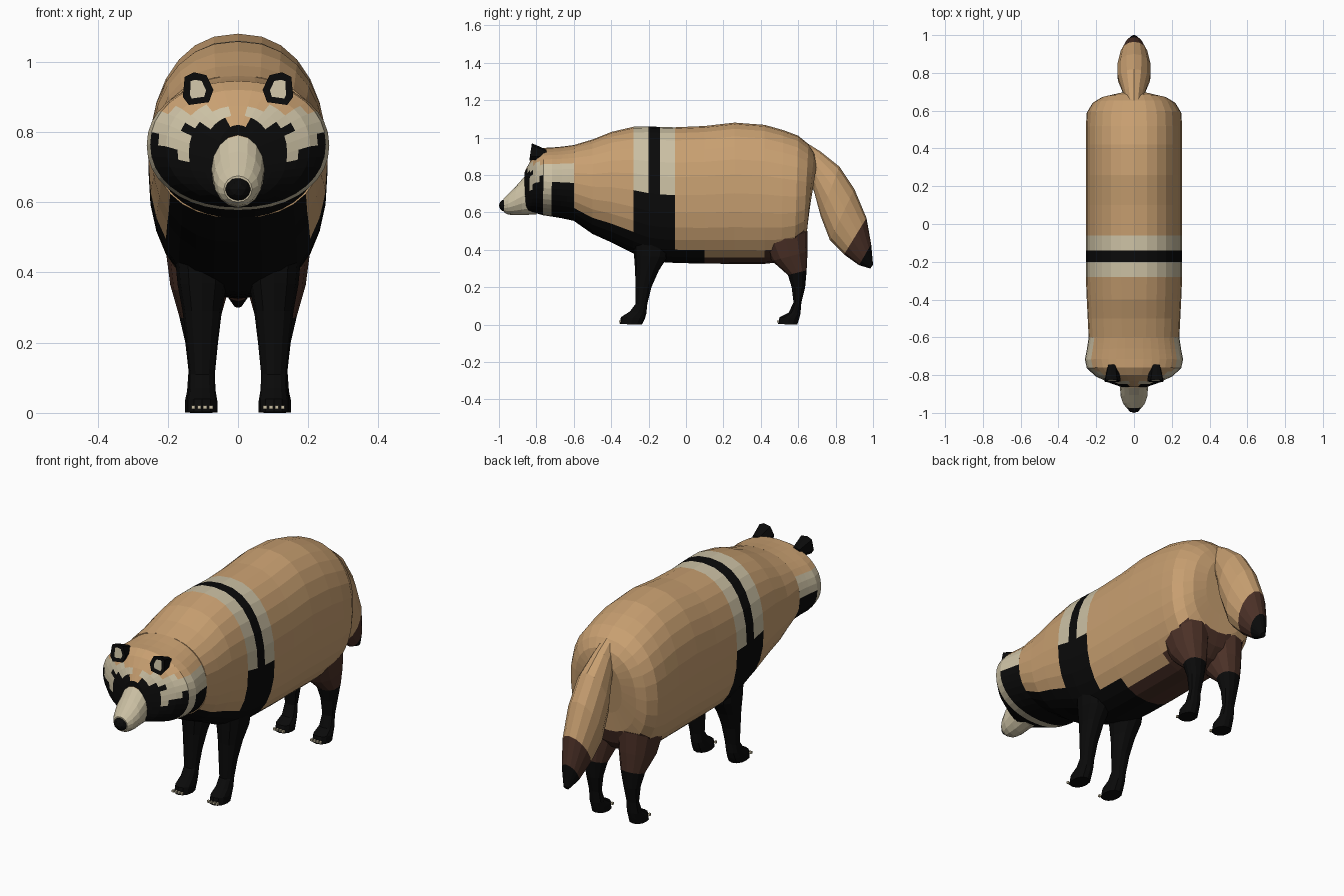
import bpy, bmesh, math
from mathutils import Vector

cube = bpy.data.objects.get("Cube")
if cube:
    bpy.data.objects.remove(cube, do_unlink=True)


def material(name, r, g, b):
    m = bpy.data.materials.new(name)
    m.use_nodes = True
    m.diffuse_color = (r, g, b, 1)
    m.node_tree.nodes["Principled BSDF"].inputs["Base Color"].default_value = (r, g, b, 1)
    return m


PALETTE = [material("tan_fur", .58, .35, .165), material("cream_fur", .60, .53, .37),
           material("black_fur", .003, .003, .003), material("dark_brown_fur", .07, .03, .02)]
TAN, CREAM, BLACK, BROWN = range(4)


def finish(name, bm, rule):
    """Colour faces by a rule on their centre and make the object."""
    bmesh.ops.recalc_face_normals(bm, faces=bm.faces[:])
    for f in bm.faces:
        f.material_index = rule(f.calc_center_median())
    mesh = bpy.data.meshes.new(name)
    bm.to_mesh(mesh)
    bm.free()
    for m in PALETTE:
        mesh.materials.append(m)
    obj = bpy.data.objects.new(name, mesh)
    bpy.context.collection.objects.link(obj)
    return obj


def loft(name, sections, rule, n=24, power=.88, steps=1, x=0):
    """Skin rounded rings; each section is (y1, z1, y2, z2, half width)."""
    rows = []
    for a, b in zip(sections, sections[1:]):
        rows += [[p + (q - p) * i / steps for p, q in zip(a, b)] for i in range(steps)]
    rows.append(sections[-1])
    bm = bmesh.new()
    rings = []
    for y1, z1, y2, z2, w in rows:
        ring = []
        for k in range(n):
            t = 2 * math.pi * k / n
            s, c = [math.copysign(abs(v) ** power if abs(v) > 1e-6 else 0, v)
                    for v in (math.sin(t), math.cos(t))]
            ring.append(bm.verts.new((x + w * s, (y1 + y2 + c * (y1 - y2)) / 2,
                                      (z1 + z2 + c * (z1 - z2)) / 2)))
        rings.append(ring)
    for r, q in zip(rings, rings[1:]):
        for k in range(n):
            j = (k + 1) % n
            bm.faces.new((r[k], r[j], q[j], q[k]))
    bm.faces.new(rings[0])
    bm.faces.new(rings[-1])
    return finish(name, bm, rule)


# Body, with belt, dark throat and brown haunches
def body_colour(c):
    if c.y < -.28:
        return BLACK if c.z < .63 - (c.y + .6) * .45 else TAN
    if c.y < -.06:
        if c.z < .69 or -.2 < c.y < -.14:
            return BLACK
        return CREAM
    if c.y < .1:
        return BLACK if c.z < .42 else TAN
    if c.y < .42:
        return BROWN if c.z < .35 else TAN
    return BROWN if c.z < (.40 if c.y < .6 else .47) else TAN


loft("body", [
    (-.60, .96, -.60, .555, .24), (-.50, .99, -.50, .485, .245),
    (-.40, 1.03, -.40, .44, .25), (-.28, 1.058, -.28, .38, .255),
    (-.20, 1.06, -.20, .345, .255), (-.14, 1.057, -.14, .335, .255),
    (-.06, 1.055, -.06, .33, .255), (.10, 1.062, .10, .326, .255),
    (.26, 1.08, .26, .325, .255), (.42, 1.068, .42, .325, .255),
    (.52, 1.04, .51, .335, .255), (.60, 1.01, .58, .36, .25),
    (.655, .965, .625, .41, .22), (.685, .92, .645, .48, .175),
    (.70, .86, .655, .58, .10)], body_colour, n=28)


# Head, with eye mask, pale cheeks and a pale jaw rim
def head_colour(c):
    ax = abs(c.x)
    if c.y > -.715:
        if c.z < .76:
            return BLACK
        return CREAM if c.z < .86 and c.y < -.61 else TAN
    if c.y > -.765:
        return CREAM if c.z < .87 else TAN
    if c.z > .865 or (ax < .03 and c.z > .76):
        return TAN
    mask_top = .825 if ax < .15 else .72 + (ax - .15) * .75
    return BLACK if c.z < mask_top else CREAM


loft("head", [
    (-.60, .96, -.60, .555, .24), (-.66, .952, -.67, .57, .25),
    (-.715, .947, -.72, .578, .26), (-.76, .945, -.765, .585, .25),
    (-.80, .92, -.81, .598, .205), (-.832, .875, -.842, .605, .14),
    (-.862, .82, -.868, .62, .06)], head_colour, n=36, power=.94, steps=2)

# Muzzle, with a tan bridge, and nose
loft("muzzle", [
    (-.79, .845, -.80, .59, .085), (-.865, .79, -.88, .585, .074),
    (-.905, .745, -.925, .585, .07), (-.945, .705, -.955, .59, .058),
    (-.975, .675, -.972, .60, .04)],
    lambda c: TAN if c.z > .775 and abs(c.x) < .025 else CREAM, n=16, power=1)

bm = bmesh.new()
bmesh.ops.create_icosphere(bm, subdivisions=2, radius=1)
bmesh.ops.scale(bm, vec=(.038, .035, .034), verts=bm.verts[:])
bmesh.ops.translate(bm, vec=(0, -.965, .637), verts=bm.verts[:])
finish("nose", bm, lambda c: BLACK)

# Tail
loft("tail", [
    (.60, 1.0, .64, .82, .04), (.72, .925, .685, .71, .062),
    (.82, .845, .72, .58, .088), (.90, .725, .77, .45, .09),
    (.965, .57, .845, .375, .072), (.99, .43, .925, .318, .045),
    (1.0, .32, .985, .30, .014)],
    lambda c: BLACK if c.y + .4 * (.42 - c.z) > .967 and c.z < .44
    else BROWN if c.z < .62 - 1.5 * (.97 - c.y) and c.y > .86 else TAN,
    n=14, power=1)

EAR = [(.07, .92), (.09, .962), (.125, .97), (.152, .957), (.157, .90), (.14, .877), (.083, .885)]

for side, sign in (("left", 1), ("right", -1)):
    # Legs
    loft(side + "_front_leg", [
        (-.28, .52, -.07, .52, .085), (-.278, .37, -.10, .36, .07),
        (-.272, .29, -.145, .29, .056), (-.27, .20, -.185, .20, .045),
        (-.27, .11, -.207, .11, .036), (-.30, .07, -.212, .06, .038),
        (-.348, .04, -.22, .03, .043), (-.355, .003, -.235, 0, .043)],
        lambda c: BLACK, n=12, power=.9, x=sign * .102)
    loft(side + "_hind_leg", [
        (.40, .46, .65, .50, .10), (.46, .34, .65, .39, .085),
        (.545, .265, .645, .29, .06), (.565, .20, .637, .20, .042),
        (.575, .12, .617, .12, .033), (.55, .065, .612, .06, .037),
        (.50, .04, .605, .03, .043), (.492, .003, .595, 0, .043)],
        lambda c: BROWN if c.z > .29 else BLACK, n=12, power=.9, x=sign * .108)

    # Ear, with an inset pale inner face
    bm = bmesh.new()
    front = [bm.verts.new((sign * x, -.838 + (z - .877) * .15, z)) for x, z in EAR]
    back = [bm.verts.new((sign * (.11 + (x - .11) * .6), -.745, .9 + (z - .9) * .5)) for x, z in EAR]
    inner = bm.faces.new(front)
    bm.faces.new(back)
    for k in range(len(EAR)):
        j = (k + 1) % len(EAR)
        bm.faces.new((front[k], front[j], back[j], back[k]))
    bmesh.ops.recalc_face_normals(bm, faces=bm.faces[:])
    bmesh.ops.inset_individual(bm, faces=[inner], thickness=.021, depth=-.004)
    ear = finish(side + "_ear", bm, lambda c: BLACK)
    pale = min((p for p in ear.data.polygons if len(p.vertices) == len(EAR)),
               key=lambda p: p.center.y)
    pale.material_index = CREAM

    # Claws
    for leg, cx, cy in (("front", .102, -.354), ("hind", .108, .493)):
        bm = bmesh.new()
        for k in range(4):
            cone = bmesh.ops.create_cube(bm, size=.011)["verts"]
            spot = Vector((sign * cx + (k - 1.5) * .017, cy, .016))
            bmesh.ops.translate(bm, vec=spot, verts=cone)
        finish(side + "_" + leg + "_claws", bm, lambda c: CREAM)
